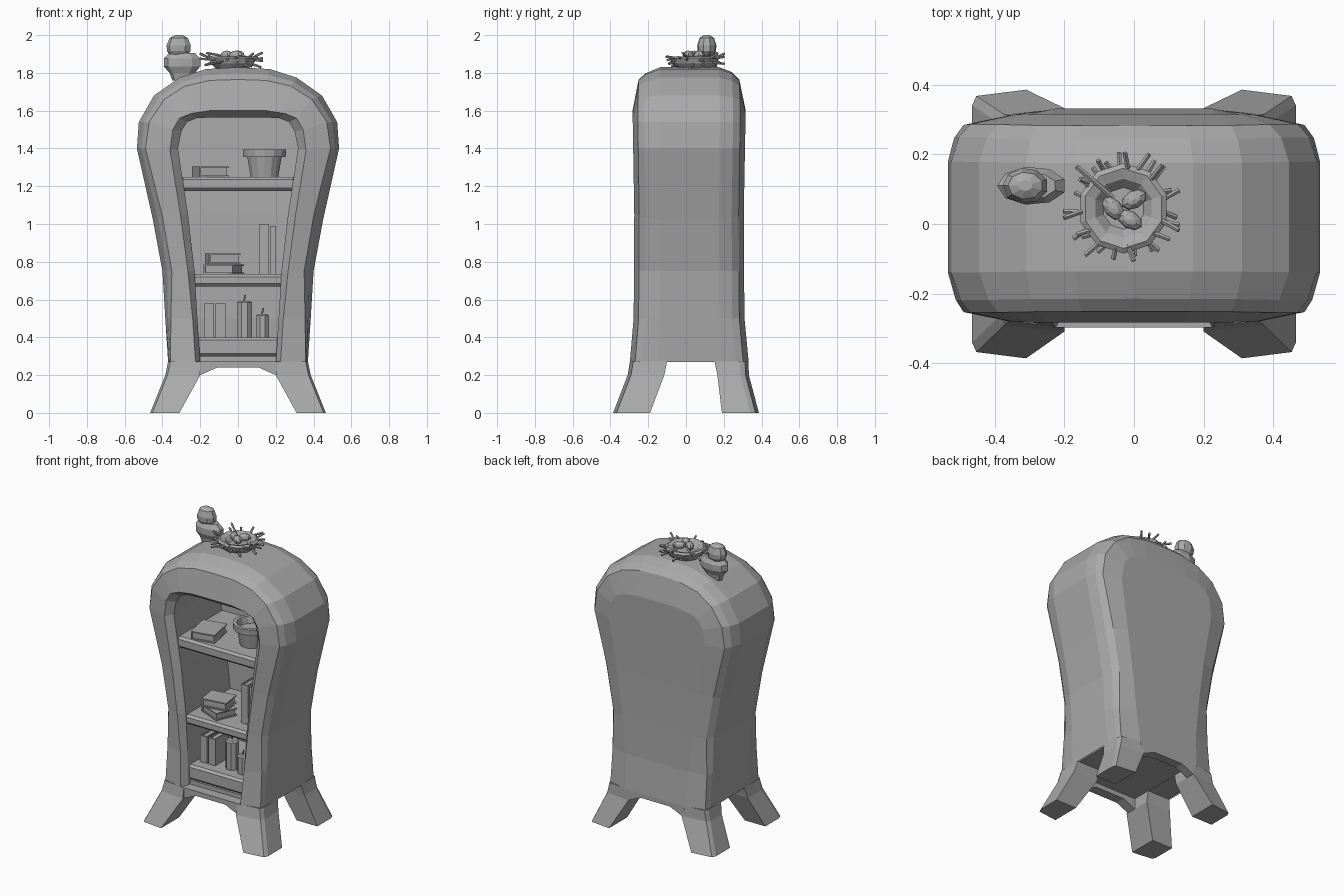
import bpy, bmesh, math, random
from mathutils import Vector, Matrix

cube = bpy.data.objects.get("Cube")
if cube:
    bpy.data.objects.remove(cube)
random.seed(4)

GREY = (0.4, 0.4, 0.4, 1)
mat = bpy.data.materials.new("plain grey")
mat.use_nodes = True
mat.diffuse_color = GREY
mat.node_tree.nodes["Principled BSDF"].inputs["Base Color"].default_value = GREY


def finish(name, bm):
    bmesh.ops.recalc_face_normals(bm, faces=bm.faces)
    me = bpy.data.meshes.new(name)
    bm.to_mesh(me)
    bm.free()
    me.materials.append(mat)
    ob = bpy.data.objects.new(name, me)
    bpy.context.collection.objects.link(ob)
    return ob


def loft(bm, rings, closed=True, caps=True):
    """Skin a list of equally long rings of points."""
    rows = [[bm.verts.new(p) for p in r] for r in rings]
    n = len(rows[0])
    for a, b in zip(rows, rows[1:]):
        for i in range(n if closed else n - 1):
            j = (i + 1) % n
            bm.faces.new((a[i], a[j], b[j], b[i]))
    if caps:
        bm.faces.new(rows[0])
        bm.faces.new(rows[-1])
    return rows


def box(name, x, y, z, bevel=0):
    bm = bmesh.new()
    bmesh.ops.create_cube(bm, size=1)
    size = [b - a for a, b in (x, y, z)]
    mid = Vector([(a + b) / 2 for a, b in (x, y, z)])
    bmesh.ops.scale(bm, vec=size, verts=bm.verts)
    if bevel:
        bmesh.ops.bevel(bm, geom=bm.edges[:], offset=bevel, segments=1, affect='EDGES')
    bmesh.ops.translate(bm, vec=mid, verts=bm.verts)
    return finish(name, bm)


def lathe(name, centre, profile, sides, squash=1):
    bm = bmesh.new()
    cx, cy = centre
    angles = [math.tau * (i + 0.5) / sides for i in range(sides)]
    loft(bm, [[(cx + r * math.cos(a), cy + squash * r * math.sin(a), z) for a in angles] for r, z in profile])
    return finish(name, bm)


def ball(name, centre, radii, turn):
    bm = bmesh.new()
    bmesh.ops.create_uvsphere(bm, u_segments=8, v_segments=6, radius=1)
    m = Matrix.Translation(centre) @ Matrix.Rotation(turn, 4, 'Z') @ Matrix.Diagonal((*radii, 1))
    bmesh.ops.transform(bm, matrix=m, verts=bm.verts)
    return finish(name, bm)


def stick(bm, a, b, r):
    a, b = Vector(a), Vector(b)
    m = Matrix.Translation((a + b) / 2) @ (b - a).to_track_quat('Z', 'Y').to_matrix().to_4x4()
    bmesh.ops.create_cone(bm, cap_ends=True, segments=5, radius1=r, radius2=r, depth=(b - a).length, matrix=m)


# Cabinet shell: half outlines from the bottom edge up to the crown
outer = [(.37, .27), (.385, .5), (.40, .75), (.45, 1.02), (.535, 1.4), (.525, 1.54),
         (.445, 1.68), (.31, 1.775), (.17, 1.82), (0, 1.83)]
face = [(.358, .27), (.355, .5), (.35, .75), (.40, 1.04), (.49, 1.4), (.47, 1.54),
        (.39, 1.66), (.28, 1.73), (.15, 1.76), (0, 1.765)]
lip = [(.225, .27), (.24, .5), (.265, .75), (.305, 1.05), (.36, 1.39), (.345, 1.5),
       (.31, 1.56), (.25, 1.585), (.15, 1.60), (0, 1.60)]
hole = [(.20, .27), (.215, .5), (.23, .75), (.265, 1.05), (.318, 1.4), (.30, 1.49),
        (.27, 1.54), (.22, 1.56), (.13, 1.565), (0, 1.565)]


def blend(a, b, t):
    return [(p[0] + (q[0] - p[0]) * t, p[1] + (q[1] - p[1]) * t) for p, q in zip(a, b)]


def flare(z):
    """Depth scale by height: wider at the foot, leaning in at the crown."""
    keys = [(.27, 1.05), (.5, .98), (1.0, .965), (1.6, 1.0), (1.85, .97)]
    for (z0, s0), (z1, s1) in zip(keys, keys[1:]):
        if z <= z1:
            return s0 + (s1 - s0) * max(0, z - z0) / (z1 - z0)


def arch(outline, y):
    right = [(-x, y * flare(z), z) for x, z in outline]
    return right + [(-px, py, pz) for px, py, pz in reversed(right[:-1])]


bm = bmesh.new()
rows = loft(bm, [arch(hole, .25), arch(hole, -.24), arch(lip, -.283), arch(face, -.256),
                 arch(blend(face, outer, .5), -.22), arch(outer, -.14), arch(outer, .18),
                 arch(blend(face, outer, .6), .25), arch(face, .288), arch(lip, .316)],
            closed=False, caps=False)
for row in (rows[0], rows[-1]):
    n = len(row)
    h = n // 2
    for i in range(h - 1):
        bm.faces.new((row[i], row[i + 1], row[n - 2 - i], row[n - 1 - i]))
    bm.faces.new((row[h - 1], row[h], row[h + 1]))
finish("cabinet_shell", bm)

# Underside and the arched rails between the legs
box("cabinet_floor", (-.36, .36), (-.23, .27), (.272, .30))
for name, y0, y1 in (("front_rail", -.297, -.23), ("back_rail", .27, .331)):
    half = [(.225, .272), (.2, .2), (.11, .24)]
    pts = half + [(-x, z) for x, z in reversed(half)]
    bm = bmesh.new()
    loft(bm, [[(x, y, z) for x, z in pts] for y in (y0, y1)])
    finish(name, bm)

# Splayed legs: outer x, inner x, outer y, inner y, z
for side, sx in (("left", 1), ("right", -1)):
    for end, sy, shift in (("front", -1, 0), ("back", 1, .017)):
        bm = bmesh.new()
        rings = []
        for xo, xi, yo, yi, z in ((.465, .31, .386, .19, 0), (.385, .20, .309, .115, .2), (.37, .2, .297, .10, .272)):
            k = shift * (z > 0)
            yo, yi = yo + 2 * k * (1 if z > .25 else .7), yi + 3 * k
            corners = ((xo, yo - .045), (xo - .012, yo - .018), (xi, yo), (xi, yi), (xo, yi))
            rings.append([(sx * x, sy * y, z) for x, y in corners])
        loft(bm, rings)
        finish(f"{end}_{side}_leg", bm)

# Shelves
for name, w, z0, z1 in (("bottom_shelf", .222, .30, .40), ("middle_shelf", .245, .67, .735), ("top_shelf", .305, 1.175, 1.25)):
    box(name, (-w, w), (-.23, .26), (z0, z1), bevel=.015)


# Books: two covers, a spine and a page block
def book(name, x, y, z, flat=True, turn=0):
    t = .008
    if flat:
        parts = [(x, y, (z[0], z[0] + t)), (x, y, (z[1] - t, z[1])), ((x[0], x[0] + t), y, z)]
    else:
        parts = [((x[0], x[0] + t), y, z), ((x[1] - t, x[1]), y, z), (x, (y[0], y[0] + t), z)]
    parts.append([(a + t, b - t) for a, b in (x, y, z)])
    c = Vector(((x[0] + x[1]) / 2, (y[0] + y[1]) / 2, 0))
    m = Matrix.Translation(c) @ Matrix.Rotation(turn, 4, 'Z') @ Matrix.Translation(-c)
    bm = bmesh.new()
    for px, py, pz in parts:
        loft(bm, [[m @ Vector((a, b, h)) for a, b in ((px[0], py[0]), (px[1], py[0]), (px[1], py[1]), (px[0], py[1]))]
                  for h in pz])
    finish(name, bm)


book("top_book", (-.225, -.065), (-.2, -.01), (1.25, 1.305), turn=.2)
book("lower_stacked_book", (-.16, .01), (-.17, -.02), (.735, .785), turn=-.4)
book("upper_stacked_book", (-.165, .005), (-.16, -.02), (.79, .845), turn=.15)
book("tall_book_a", (.115, .165), (-.13, .05), (.735, 1.0), flat=False)
book("tall_book_b", (.17, .2), (-.12, .05), (.735, .99), flat=False)
for i, x in enumerate((-.18, -.118)):
    book(f"small_book_{i + 1}", (x, x + .052), (-.15, 0), (.4, .58), flat=False)

# Flower pot
lathe("flower_pot", (.14, -.05), [(.075, 1.25), (.093, 1.355), (.115, 1.355), (.118, 1.395),
                                  (.095, 1.395), (.085, 1.35)], 14)

# Candles with wicks
for i, (x, y, r, top) in enumerate(((.035, -.11, .043, .585), (.13, -.13, .037, .515))):
    lathe(f"candle_{i + 1}", (x, y), [(r, .4), (r, top), (r * .75, top + .008)], 8)
    bm = bmesh.new()
    stick(bm, (x - .004, y, top), (x + .004, y, top + .04), .005)
    finish(f"wick_{i + 1}", bm)

# Perched bird
lathe("bird_body", (-.293, .11), [(.055, 1.76), (.07, 1.80), (.1, 1.835), (.1, 1.875), (.07, 1.905)], 9, .55)
lathe("bird_head", (-.312, .11), [(.045, 1.89), (.064, 1.915), (.066, 1.945), (.05, 1.985), (.02, 2.0)], 9, .78)

# Nest with twigs and eggs
NX, NY = -.03, .045
lathe("nest_bowl", (NX, NY), [(.09, 1.82), (.118, 1.85), (.13, 1.878), (.115, 1.888),
                              (.085, 1.878), (.06, 1.85)], 10)
bm = bmesh.new()
for i in range(30):
    a = math.tau * i / 30 + random.uniform(-.1, .1)
    b = a + random.uniform(-.15, .15)
    r0, r1 = .105, random.uniform(.14, .175)
    z = random.uniform(1.84, 1.88)
    stick(bm, (NX + r0 * math.cos(a), NY + r0 * math.sin(a), z),
          (NX + r1 * math.cos(b), NY + r1 * math.sin(b), z + random.uniform(-.02, .035)), .007)
stick(bm, (-.165, .165, 1.905), (-.06, .075, 1.885), .007)
finish("nest_twigs", bm)
for i, (x, y, turn) in enumerate(((-.06, .045, 2.3), (0, .07, .5), (-.012, .012, 2.6))):
    ball(f"egg_{i + 1}", (x, y, 1.892), (.04, .026, .026), turn)
